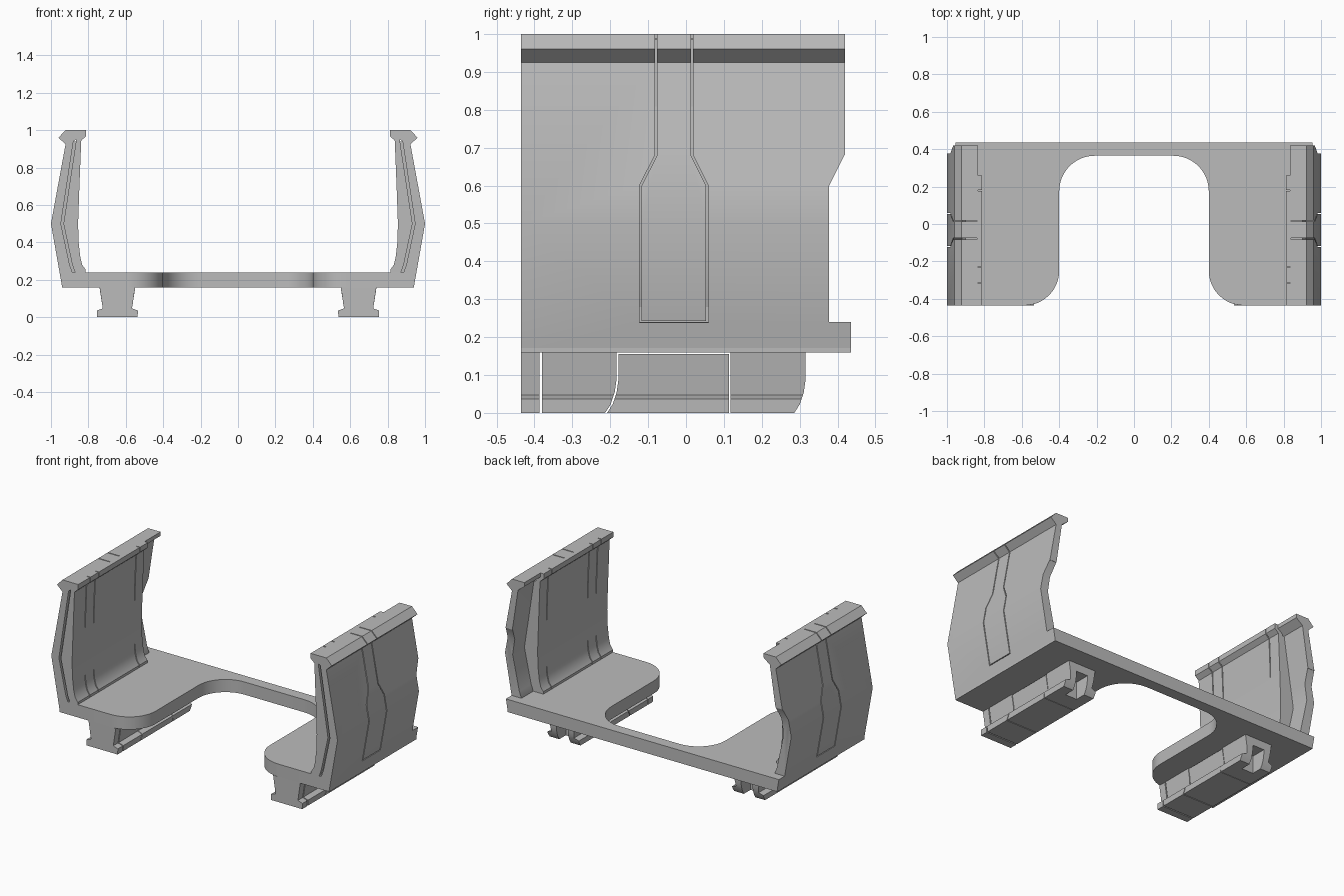
import bpy, bmesh
from math import sin, cos, pi

cube = bpy.data.objects.get("Cube")
if cube:
    bpy.data.objects.remove(cube, do_unlink=True)

grey = bpy.data.materials.new("plain grey")
grey.use_nodes = True
colour = (0.5, 0.5, 0.5, 1)
grey.diffuse_color = colour
grey.node_tree.nodes["Principled BSDF"].inputs["Base Color"].default_value = colour


def prism(name, points, axis, a, b):
    """Extrude a 2D outline along an axis; the outline uses the other two axes in order."""
    def place(p, d):
        return {"x": (d, p[0], p[1]), "y": (p[0], d, p[1]), "z": (p[0], p[1], d)}[axis]
    bm = bmesh.new()
    low = [bm.verts.new(place(p, a)) for p in points]
    high = [bm.verts.new(place(p, b)) for p in points]
    bm.faces.new(low)
    bm.faces.new(high)
    for i in range(len(points)):
        j = (i + 1) % len(points)
        bm.faces.new((low[i], low[j], high[j], high[i]))
    bmesh.ops.recalc_face_normals(bm, faces=bm.faces)
    mesh = bpy.data.meshes.new(name)
    bm.to_mesh(mesh)
    bm.free()
    mesh.materials.append(grey)
    obj = bpy.data.objects.new(name, mesh)
    bpy.context.collection.objects.link(obj)
    return obj


def box(name, x, y, z):
    return prism(name, [(x[0], y[0]), (x[1], y[0]), (x[1], y[1]), (x[0], y[1])], "z", *z)


def bake(obj):
    """Turn the modifiers into plain geometry."""
    bpy.context.view_layer.update()
    graph = bpy.context.evaluated_depsgraph_get()
    mesh = bpy.data.meshes.new_from_object(obj.evaluated_get(graph))
    obj.modifiers.clear()
    obj.data = mesh


def cut(obj, cutters):
    for c in cutters:
        c.hide_render = True
        mod = obj.modifiers.new("cut", "BOOLEAN")
        mod.operation, mod.solver, mod.object = "DIFFERENCE", "EXACT", c
    bake(obj)
    for c in cutters:
        bpy.data.objects.remove(c, do_unlink=True)


def finish(obj, mirrored=True):
    if mirrored:
        mod = obj.modifiers.new("mirror", "MIRROR")
        mod.use_mirror_merge = False
        bake(obj)
    bpy.ops.object.select_all(action="DESELECT")
    obj.select_set(True)
    bpy.context.view_layer.objects.active = obj
    bpy.ops.object.shade_smooth_by_angle(angle=pi / 6)


def arc(cx, cy, r, start, end, n=12):
    return [(cx + r * cos(start + (end - start) * i / n),
             cy + r * sin(start + (end - start) * i / n)) for i in range(n + 1)]


FRONT, BACK = -0.435, 0.435

# U-shaped floor plate with rounded opening
half = [(0.942, BACK), (0.942, FRONT)]
half += arc(0.585, FRONT + 0.185, 0.185, 1.5 * pi, pi)
half += arc(0.21, 0.175, 0.19, 0, pi / 2)
floor = prism("floor_plate", half + [(-x, y) for x, y in reversed(half)], "z", 0.16, 0.24)
finish(floor, False)

# Outer wall shell with the top rail
line = [(0.885, 0.24), (0.9, 0.28), (0.947, 0.5), (0.88, 0.94)]
shell = prism("wall_shell", [(0.885, 0.16), (0.94, 0.16), (1.0, 0.5), (0.922, 0.925),
                             (0.96, 0.96), (0.922, 1.0), (0.835, 1.0), (0.835, 0.975)]
              + line[::-1], "y", FRONT, 0.42)


def seam(path, w=0.003):
    return prism("seam_cutter", [(y - w, z) for y, z in path]
                 + [(y + w, z) for y, z in reversed(path)], "x", 0.9, 1.1)


rear_notch = prism("notch_cutter", [(0.378, 0.24), (0.378, 0.6), (0.418, 0.68),
                                    (0.5, 0.68), (0.5, 0.24)], "x", 0.7, 1.1)
seams = [seam([(-0.079, 1.1), (-0.079, 0.68), (-0.12, 0.6), (-0.12, 0.24)]),
         seam([(0.016, 1.1), (0.016, 0.68), (0.056, 0.6), (0.056, 0.24)]),
         box("seam_cutter", (0.9, 1.1), (-0.123, 0.059), (0.238, 0.243))]
seams += [box("seam_cutter", (0.8, 0.901), (y - 0.003, y + 0.003), (0.985, 1.1))
          for y in (-0.079, 0.016)]
cut(shell, [rear_notch] + seams)
finish(shell)

# Sills that close the floor ends behind the walls
sill = prism("floor_sill", [(0.9, 0.16), (0.94, 0.16), (0.954, 0.24), (0.9, 0.24)],
             "y", 0.37, BACK)
finish(sill)

# Recessed strip between shell and inner pad
core_line = [(x - 0.014, z) for x, z in line]
core = prism("wall_core", line + core_line[::-1], "y", FRONT + 0.02, 0.26)
finish(core)

# Inner pad with lip and vertical grooves
pad = prism("inner_pad", core_line + [(0.87, 0.99), (0.812, 0.99), (0.812, 0.968),
                                      (0.838, 0.945), (0.84, 0.9), (0.848, 0.7),
                                      (0.855, 0.5), (0.852, 0.4), (0.843, 0.32),
                                      (0.833, 0.28), (0.815, 0.255), (0.815, 0.24)],
            "y", FRONT, 0.26)
grooves = [box("groove_cutter", (0.7, 0.85), (y - 0.003, y + 0.003), (0.245, 1.1))
           for y in (-0.315, -0.23, 0.18)]
cut(pad, grooves)
finish(pad)

# Lip along the top of the pad
lip = box("rail_lip", (0.812, 0.84), (FRONT, 0.26), (0.972, 1.0))
cut(lip, [box("groove_cutter", (0.7, 0.838), (y - 0.003, y + 0.003), (0.9, 1.1))
          for y in (-0.315, -0.23, 0.18)])
finish(lip)

# Rail feet: four blocks sharing one flanged section
side = [(0.108, 0.0), (0.11, 0.036), (0.078, 0.047), (0.095, 0.16)]
section = [(0.645 + x, z) for x, z in side] + [(0.645 - x, z) for x, z in reversed(side)]
curve = [(0, 0.17), (0, 0.09), (-0.005, 0.055), (-0.016, 0.022), (-0.031, -0.001)]


def curved_cutter(y, far):
    pts = [(y + dy, z) for dy, z in curve]
    return prism("curve_cutter", pts + [(far, -0.001), (far, 0.17)], "x", 0.4, 0.9)


front_block = prism("foot_front_block", section, "y", FRONT, -0.387)
second = prism("foot_second_block", section, "y", -0.38, -0.183)
cut(second, [curved_cutter(-0.183, 0)])
middle = prism("foot_middle_block", [(x, min(z, 0.155)) for x, z in section],
               "y", -0.22, 0.114)
cut(middle, [curved_cutter(-0.178, -0.4)])
rear = prism("foot_rear_block", section, "y", 0.117, 0.316)
cut(rear, [curved_cutter(0.316, 0.5),
           box("slot_cutter", (0.605, 0.685), (0.22, 0.5), (-0.1, 0.11))])
for block in (front_block, second, middle, rear):
    finish(block)
